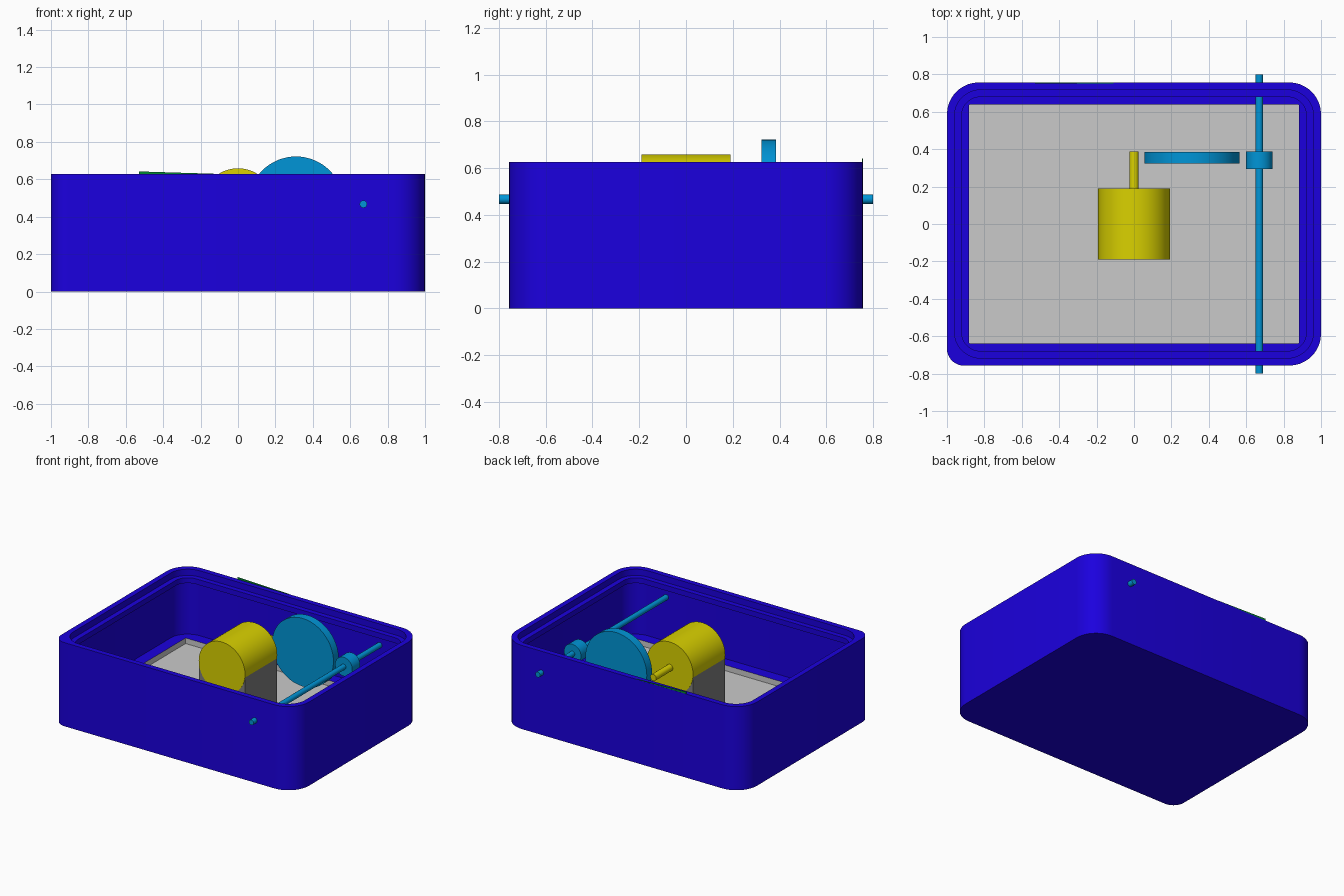
import bpy, bmesh, math

if "Cube" in bpy.data.objects:
    bpy.data.objects.remove(bpy.data.objects["Cube"])


def material(name, rgb):
    m = bpy.data.materials.new(name)
    m.diffuse_color = (*rgb, 1)
    m.use_nodes = True
    m.node_tree.nodes["Principled BSDF"].inputs["Base Color"].default_value = m.diffuse_color
    return m


BLUE = material("deep blue", (0.011, 0.0, 0.73))
GREY = material("grey", (0.59, 0.59, 0.59))
DARK = material("dark grey", (0.21, 0.21, 0.21))
YELLOW = material("yellow", (0.70, 0.64, 0.0))
CYAN = material("cyan blue", (0.0, 0.30, 0.68))
GREEN = material("green", (0.0, 0.25, 0.03))

AXLE_Z = 0.467
LEDGE_Z, FLOOR_Z = 0.137, 0.095


def finish(bm, name, mats, smooth=True):
    bmesh.ops.recalc_face_normals(bm, faces=bm.faces)
    me = bpy.data.meshes.new(name)
    bm.to_mesh(me)
    bm.free()
    ob = bpy.data.objects.new(name, me)
    bpy.context.collection.objects.link(ob)
    for m in mats:
        me.materials.append(m)
    if smooth:
        bpy.ops.object.select_all(action='DESELECT')
        ob.select_set(True)
        bpy.context.view_layer.objects.active = ob
        bpy.ops.object.shade_smooth_by_angle(angle=math.radians(35))
    return ob


def rod_y(name, x, y0, y1, radius, sides, mat):
    """Cylinder lying along y at axle height."""
    bpy.ops.mesh.primitive_cylinder_add(
        vertices=sides, radius=radius, depth=y1 - y0,
        location=(x, (y0 + y1) / 2, AXLE_Z), rotation=(math.pi / 2, 0, 0))
    ob = bpy.context.object
    ob.name = name
    ob.data.materials.append(mat)
    bpy.ops.object.shade_smooth_by_angle(angle=math.radians(35))
    return ob


def box(name, x, y, z, mat):
    bpy.ops.mesh.primitive_cube_add(
        size=1, location=[sum(p) / 2 for p in (x, y, z)])
    ob = bpy.context.object
    ob.name = name
    ob.scale = [p[1] - p[0] for p in (x, y, z)]
    ob.data.materials.append(mat)
    return ob


def ring(bm, inset, radius, z, steps=10):
    """Rounded rectangle loop; the outer front left corner is tighter."""
    verts = []
    for k, (sx, sy) in enumerate([(1, 1), (-1, 1), (-1, -1), (1, -1)]):
        r = 0.09 if k == 2 and inset == 0 else radius
        hx, hy = 1 - inset - r, 0.757 - inset - r
        for i in range(steps):
            a = math.pi / 2 * (k + i / (steps - 1))
            verts.append(bm.verts.new((sx * hx + r * math.cos(a),
                                       sy * hy + r * math.sin(a), z)))
    return verts


# Case: outer wall, stepped rim, overhanging lip, inner wall, ledge, recess
bm = bmesh.new()
sections = [(0, 0.17, 0), (0, 0.17, 0.627), (0.04, 0.14, 0.627),
            (0.04, 0.14, 0.58), (0.078, 0.10, 0.58), (0.078, 0.10, 0.54),
            (0.035, 0.14, 0.54), (0.035, 0.14, LEDGE_Z),
            (0.119, 0.001, LEDGE_Z), (0.119, 0.001, FLOOR_Z)]
rings = [ring(bm, *s) for s in sections]
bm.faces.new(rings[0])
for a, b in zip(rings, rings[1:]):
    n = len(a)
    for i in range(n):
        f = bm.faces.new((a[i], a[(i + 1) % n], b[(i + 1) % n], b[i]))
        f.material_index = int(b is rings[-1])
bm.faces.new(rings[-1]).material_index = 1
finish(bm, "case", [BLUE, GREY])

# Motor with its cradle block and output shaft
box("motor_cradle", (-0.19, 0.19), (-0.188, 0.188), (FLOOR_Z, AXLE_Z), DARK)
rod_y("motor", 0, -0.191, 0.191, 0.192, 64, YELLOW)
rod_y("motor_shaft", 0, 0.18, 0.388, 0.025, 24, YELLOW)

# Drive wheel, axle and axle collar
rod_y("drive_wheel", 0.31, 0.324, 0.386, 0.255, 64, CYAN)
rod_y("axle", 0.67, -0.8, 0.8, 0.02, 16, CYAN)
rod_y("axle_collar", 0.67, 0.295, 0.388, 0.071, 32, CYAN)

# Thin tilted green strip peeking out of the rear wall
bm = bmesh.new()
profile = [(-0.53, 0.615), (-0.11, 0.615), (-0.11, 0.629), (-0.53, 0.642)]
front = [bm.verts.new((x, 0.752, z)) for x, z in profile]
back = [bm.verts.new((x, 0.756, z)) for x, z in profile]
bm.faces.new(front)
bm.faces.new(back)
for i in range(4):
    j = (i + 1) % 4
    bm.faces.new((front[i], front[j], back[j], back[i]))
finish(bm, "rear_strip", [GREEN], smooth=False)
